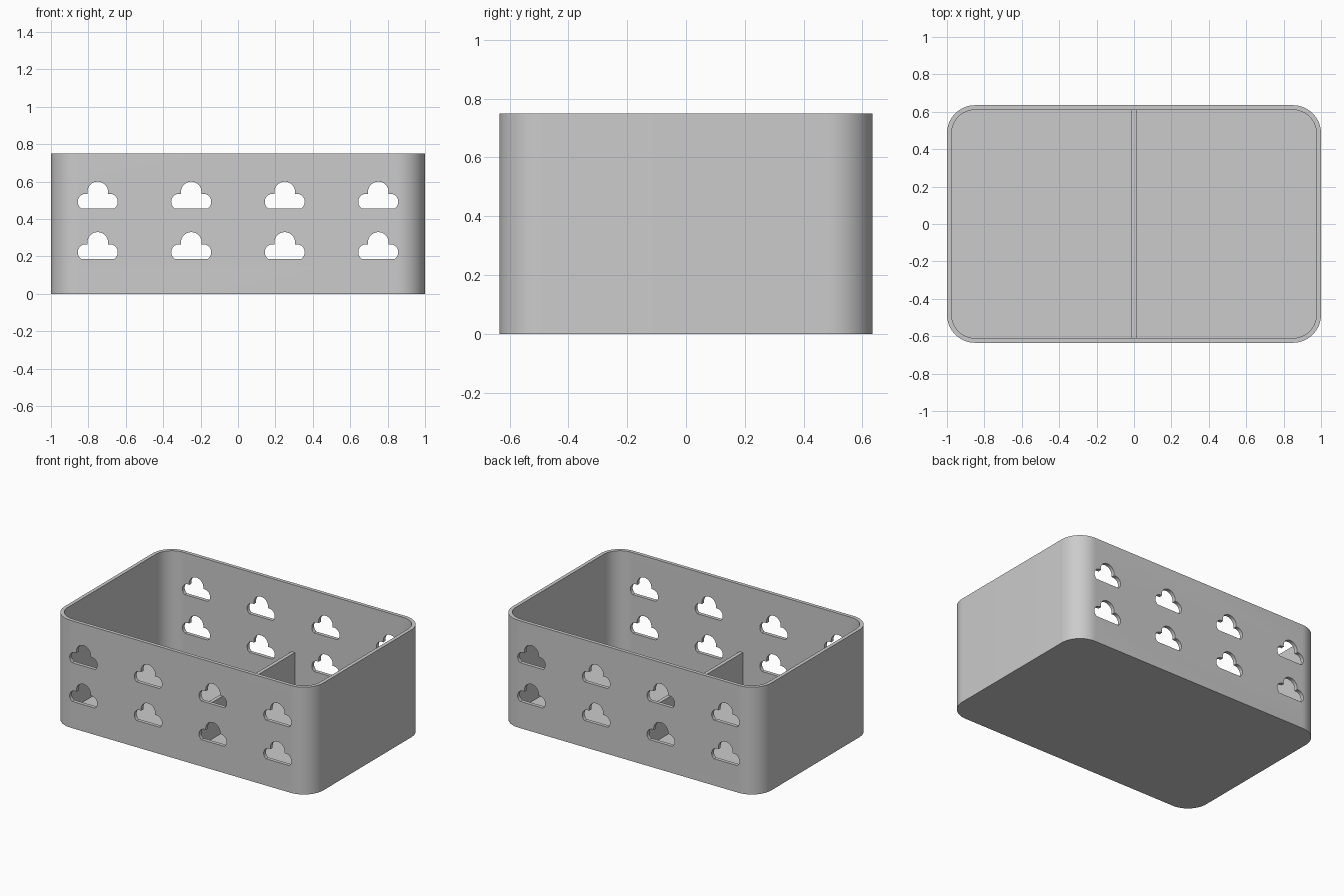
import bpy, bmesh
from math import sin, cos, radians

cube = bpy.data.objects.get("Cube")
if cube:
    bpy.data.objects.remove(cube, do_unlink=True)

HX, HY, HEIGHT, RADIUS = 1.0, 0.635, 0.75, 0.15
WALL = 0.025
DIVIDER_TOP = 0.28

grey = bpy.data.materials.new("plain grey")
grey.use_nodes = True
colour = (0.6, 0.6, 0.6, 1)
grey.diffuse_color = colour
grey.node_tree.nodes["Principled BSDF"].inputs["Base Color"].default_value = colour


def make_object(name, bm):
    bmesh.ops.recalc_face_normals(bm, faces=bm.faces)
    mesh = bpy.data.meshes.new(name)
    bm.to_mesh(mesh)
    bm.free()
    obj = bpy.data.objects.new(name, mesh)
    bpy.context.collection.objects.link(obj)
    mesh.materials.append(grey)
    return obj


def activate(obj):
    bpy.ops.object.select_all(action='DESELECT')
    obj.select_set(True)
    bpy.context.view_layer.objects.active = obj


def arc(cx, cy, r, start, end, steps):
    angles = [radians(start + (end - start) * i / steps) for i in range(steps + 1)]
    return [(cx + r * cos(a), cy + r * sin(a)) for a in angles]


def rounded_ring(bm, inset, z):
    """Rounded rectangle of vertices, inset from the outer wall."""
    r = RADIUS - inset
    cx, cy = HX - RADIUS, HY - RADIUS
    pts = []
    for k, (sx, sy) in enumerate([(1, 1), (-1, 1), (-1, -1), (1, -1)]):
        pts += arc(sx * cx, sy * cy, r, 90 * k, 90 * k + 90, 16)
    return [bm.verts.new((x, y, z)) for x, y in pts]


# Open tray: outer wall, rim, inner wall and floor
bm = bmesh.new()
rings = [rounded_ring(bm, inset, z) for inset, z in
         [(0, 0), (0, HEIGHT), (WALL, HEIGHT), (WALL, WALL)]]
for a, b in zip(rings, rings[1:]):
    for i in range(len(a)):
        j = (i + 1) % len(a)
        bm.faces.new((a[i], a[j], b[j], b[i]))
bm.faces.new(rings[0])
bm.faces.new(rings[-1])
tray = make_object("tray", bm)

# Cloud outline: right lobe, crown, left lobe, with a flat base
right = arc(0.064, 0.035, 0.043, -54.5, 103, 14)
crown = arc(0, 0.088, 0.055, -8, 188, 20)[1:-1]
cloud = right + crown + [(-x, z) for x, z in reversed(right)]

# Cloud prisms that pierce the front and back walls
bm = bmesh.new()
for x0 in (-0.75, -0.25, 0.25, 0.75):
    for z0 in (0.187, 0.457):
        face = bm.faces.new([bm.verts.new((x0 + x, -1, z0 + z)) for x, z in cloud])
        extruded = bmesh.ops.extrude_face_region(bm, geom=[face])["geom"]
        verts = [v for v in extruded if isinstance(v, bmesh.types.BMVert)]
        bmesh.ops.translate(bm, verts=verts, vec=(0, 2, 0))
cutter = make_object("cloud_cutter", bm)
cutter.hide_render = True

activate(tray)
cut = tray.modifiers.new("cloud holes", 'BOOLEAN')
cut.operation = 'DIFFERENCE'
cut.solver = 'EXACT'
cut.object = cutter
bpy.ops.object.modifier_apply(modifier=cut.name)
bpy.data.objects.remove(cutter, do_unlink=True)
bpy.ops.object.shade_smooth_by_angle(angle=radians(30))

# Low divider across the middle
bm = bmesh.new()
bmesh.ops.create_cube(bm, size=1)
base = WALL - 0.005
bmesh.ops.scale(bm, verts=bm.verts, vec=(WALL, 2 * (HY - WALL) + 0.01, DIVIDER_TOP - base))
bmesh.ops.translate(bm, verts=bm.verts, vec=(0, 0, (DIVIDER_TOP + base) / 2))
make_object("divider", bm)
